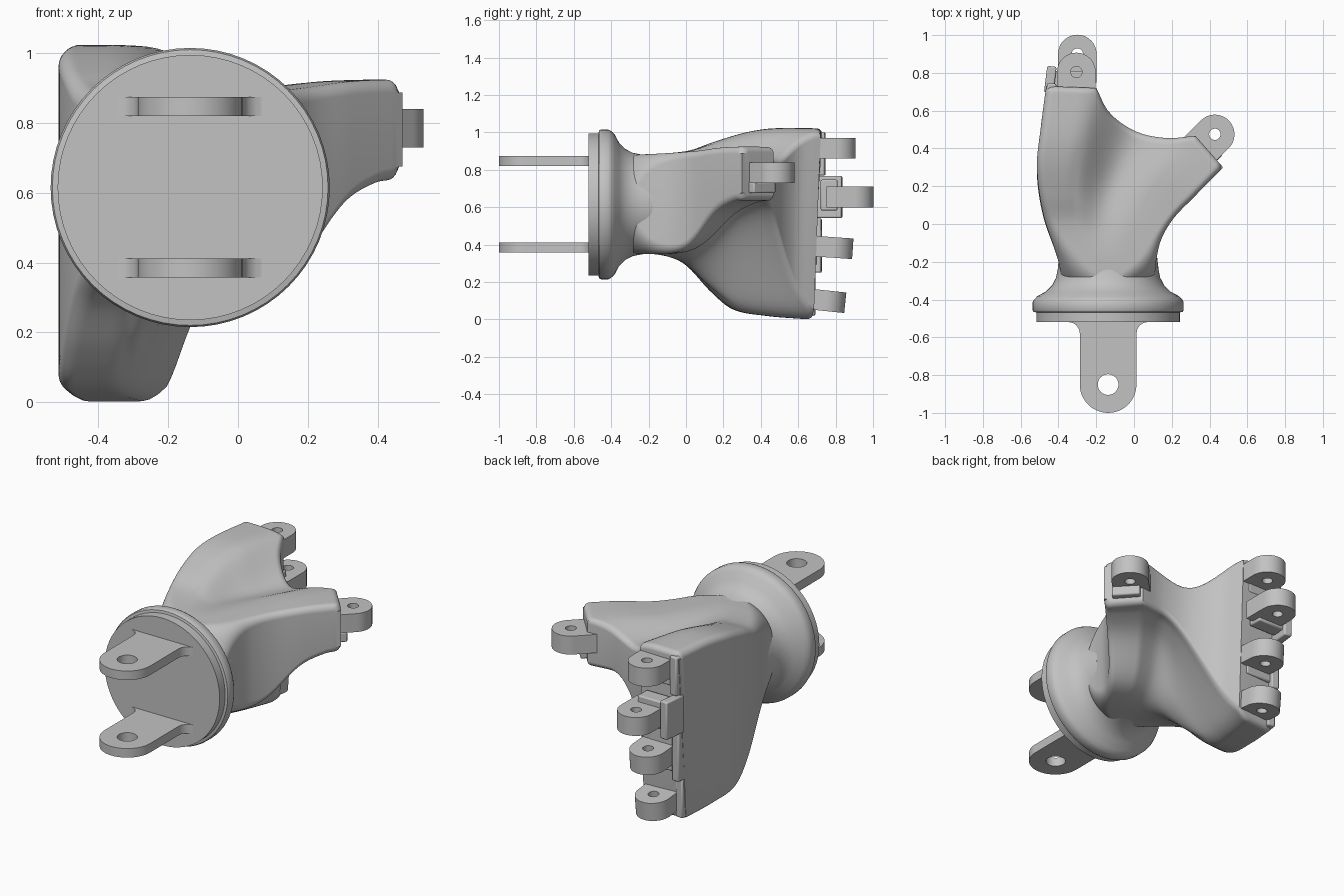
import bpy, bmesh, math
from mathutils import Vector, Matrix

cube = bpy.data.objects.get("Cube")
if cube:
    bpy.data.objects.remove(cube, do_unlink=True)

GREY = (0.54, 0.54, 0.54, 1)
grey = bpy.data.materials.new("plain_grey")
grey.use_nodes = True
grey.diffuse_color = GREY
grey.node_tree.nodes["Principled BSDF"].inputs["Base Color"].default_value = GREY


def finish(name, bm, matrix=None, angle=35, bevel=0):
    """Turn a bmesh into a shaded object."""
    bmesh.ops.recalc_face_normals(bm, faces=bm.faces)
    mesh = bpy.data.meshes.new(name)
    bm.to_mesh(mesh)
    bm.free()
    mesh.materials.append(grey)
    ob = bpy.data.objects.new(name, mesh)
    bpy.context.collection.objects.link(ob)
    if matrix:
        ob.matrix_world = matrix
    bpy.ops.object.select_all(action="DESELECT")
    ob.select_set(True)
    bpy.context.view_layer.objects.active = ob
    bpy.ops.object.shade_smooth_by_angle(angle=math.radians(angle))
    if bevel:
        mod = ob.modifiers.new("soft_edges", "BEVEL")
        mod.width, mod.segments = bevel, 2
    return ob


def spline(knots, u):
    """Smooth curve through (parameter, x, y, ...) knots."""
    k = [Vector(p[1:] if len(p) > 2 else (p[1], 0)) for p in knots]
    t = [p[0] for p in knots]
    i = max(j for j in range(len(t) - 1) if u >= t[j])
    h = t[i + 1] - t[i]
    f = (u - t[i]) / h

    def slope(j):
        a, b = max(j - 1, 0), min(j + 1, len(t) - 1)
        return (k[b] - k[a]) / (t[b] - t[a]) * h
    f2, f3 = f * f, f * f * f
    return (k[i] * (2 * f3 - 3 * f2 + 1) + slope(i) * (f3 - 2 * f2 + f)
            + k[i + 1] * (3 * f2 - 2 * f3) + slope(i + 1) * (f3 - f2))


def smooth(a, b, x):
    x = min(max((x - a) / (b - a), 0), 1)
    return x * x * (3 - 2 * x)


# Palm plan: finger side, thumb side, wrist end and webbed far end
FINGER_SIDE = [(0, -.385, -.28), (.1, -.405, -.18), (.33, -.48, .05), (.58, -.514, .3),
               (.78, -.495, .5), (1, -.465, .73)]
THUMB_SIDE = [(0, .11, -.28), (.15, .12, -.18), (.3, .145, -.08), (.5, .21, .03),
              (.75, .325, .15), (1, .472, .3)]
WEB = [(.25, -.2, .72), (.36, -.13, .59), (.5, .01, .49), (.63, .17, .455), (.75, .325, .467)]
# Palm heights along each side
FINGER_TOP = [(0, .88), (.28, .9), (.43, .95), (.6, 1.0), (.75, 1.022), (1, 1.022)]
FINGER_BASE = [(0, .36), (.15, .345), (.28, .295), (.43, .15), (.56, .055), (.75, .02), (1, 0)]
THUMB_TOP = [(0, .88), (.5, .9), (.8, .92), (1, .925)]
THUMB_BASE = [(0, .35), (.3, .355), (.47, .4), (.74, .57), (.9, .628), (1, .638)]


def far_end(t):
    if t <= .25:
        return Vector(FINGER_SIDE[-1][1:]).lerp(Vector(WEB[0][1:]), t * 4)
    if t >= .75:
        return Vector(WEB[-1][1:]).lerp(Vector(THUMB_SIDE[-1][1:]), t * 4 - 3)
    return spline(WEB, t)


def palm_point(s, t):
    """Plan position plus top and base height."""
    l, r, e = spline(FINGER_SIDE, s), spline(THUMB_SIDE, s), far_end(t)
    l0, r0 = Vector(FINGER_SIDE[0][1:]), Vector(THUMB_SIDE[0][1:])
    l1, r1 = far_end(0), far_end(1)
    w0 = l0.lerp(r0, t)
    p = l.lerp(r, t) + w0.lerp(e, s) - w0.lerp(l1.lerp(r1, t), s)
    side = min(t, 1 - t) * (r - l).length
    end = (1 - s) * (e - w0).length
    radius = .038 + .17 * (1 - s) ** 8
    k = min(math.hypot(max(0, 1 - side / radius), max(0, 1 - end / .03)), 1)
    drop = (1 - math.sqrt(1 - k * k)) * (radius if side < radius else .03)
    a, b = smooth(.18, .6, t), smooth(.18, .64, t)
    valley = .09 * smooth(.1, .9, s) * math.exp(-((t - .48) / .15) ** 2)
    top = spline(FINGER_TOP, s).x * (1 - a) + spline(THUMB_TOP, s).x * a - valley - drop
    base = spline(FINGER_BASE, s).x * (1 - b) + spline(THUMB_BASE, s).x * b + drop
    return p, top, base


def build_palm(n=60):
    bm = bmesh.new()
    steps = [.5 - .5 * math.cos(math.pi * i / n) for i in range(n + 1)]
    layers = [[], []]
    for s in steps:
        rows = [[], []]
        for t in steps:
            p, *heights = palm_point(s, t)
            for row, z in zip(rows, heights):
                lean = -.07 * max(0, .6 - z) / .6 * s * (1 - t) ** 2
                row.append(bm.verts.new((p.x, p.y + lean, z)))
        for layer, row in zip(layers, rows):
            layer.append(row)
    for g in layers:
        for i in range(n):
            for j in range(n):
                bm.faces.new((g[i][j], g[i][j + 1], g[i + 1][j + 1], g[i + 1][j]))
    rim = ([(0, j) for j in range(n)] + [(i, n) for i in range(n)]
           + [(n, j) for j in range(n, 0, -1)] + [(i, 0) for i in range(n, 0, -1)])
    up, low = layers
    for (i, j), (k, m) in zip(rim, rim[1:] + rim[:1]):
        bm.faces.new((up[i][j], up[k][m], low[k][m], low[i][j]))
    finish("palm_body", bm, angle=40)


def build_wrist():
    profile = [(0, -.52), (.38, -.52), (.38, -.468), (.395, -.465), (.4, -.455), (.4, -.415),
               (.392, -.4), (.375, -.382), (.33, -.358), (.297, -.325), (.276, -.285),
               (.267, -.24), (.26, -.18), (0, -.1)]
    bm = bmesh.new()
    vs = [bm.verts.new((r, y, 0)) for r, y in profile]
    es = [bm.edges.new(pair) for pair in zip(vs, vs[1:])]
    bmesh.ops.spin(bm, geom=vs + es, cent=(0, 0, 0), axis=(0, 1, 0),
                   angle=math.tau, steps=64)
    bmesh.ops.remove_doubles(bm, verts=bm.verts, dist=.0005)
    finish("wrist_flange", bm, Matrix.Translation((-.137, 0, .615)))


def lug(name, loc, radius, hole, length, thick, turn=0, tilt=0, flare=0):
    """Flat tab with a round end and a pin hole; it points along +y."""
    arc = [math.pi * i / 24 for i in range(25)]
    outline = [(radius * math.cos(a), radius * math.sin(a)) for a in arc]
    if flare:
        foot = [(radius + flare * (1 - math.cos(a)), -length + flare * (1 - math.sin(a)))
                for a in arc[:13:3]]
    else:
        foot = [(radius, -length)]
    outline += [(-x, y) for x, y in foot] + foot[::-1]
    ring = [(hole * math.cos(2 * a), hole * math.sin(2 * a)) for a in arc[:-1]]
    bm = bmesh.new()
    edges = []
    for loop in (outline, ring):
        vs = [bm.verts.new((x, y, -thick / 2)) for x, y in loop]
        edges += [bm.edges.new(pair) for pair in zip(vs, vs[1:] + vs[:1])]
    bmesh.ops.triangle_fill(bm, edges=edges, use_beauty=True)
    grown = bmesh.ops.extrude_face_region(bm, geom=bm.faces[:])["geom"]
    bmesh.ops.translate(bm, vec=(0, 0, thick),
                        verts=[v for v in grown if isinstance(v, bmesh.types.BMVert)])
    place = (Matrix.Translation(loc) @ Matrix.Rotation(math.radians(turn), 4, "Z")
             @ Matrix.Rotation(math.radians(tilt), 4, "X"))
    finish(name, bm, place)


def block(name, loc, size, turn=0):
    bm = bmesh.new()
    bmesh.ops.create_cube(bm, size=1)
    bmesh.ops.scale(bm, vec=size, verts=bm.verts)
    finish(name, bm, Matrix.Translation(loc)
           @ Matrix.Rotation(math.radians(turn), 4, "Z"), bevel=.008)


build_palm()
build_wrist()

# Wrist lugs
for side, z in (("lower", .384), ("upper", .847)):
    lug("wrist_lug_" + side, (-.137, -.85, z), .15, .055, .331, .054, turn=180, flare=.06)

# Finger knuckles, the seats behind them and the stepped outer guard
FINGERS = [("first", -.305, .805, .915, 0, .885, .23, .745),
           ("second", -.3, .9, .655, 0, .655, .225, .835),
           ("third", -.305, .79, .385, -4, .395, .29, .725),
           ("fourth", -.315, .75, .1, -6, .135, .23, .69)]
for name, x, y, z, tilt, seat_z, seat_h, front in FINGERS:
    lug(name + "_knuckle", (x, y, z), .102, .03, .15, .11, tilt=tilt)
    block(name + "_seat", (-.335, front - .07, seat_z + .01), (.18, .09, seat_h - .06))
    block(name + "_guard", (-.443, front - .07, seat_z), (.05, .14, seat_h), turn=-7)

# Thumb knuckle and stop
lug("thumb_knuckle", (.428, .475, .785), .104, .03, .16, .11, turn=-45)
block("thumb_stop", (.385, .395, .705), (.16, .08, .06), turn=-47)
